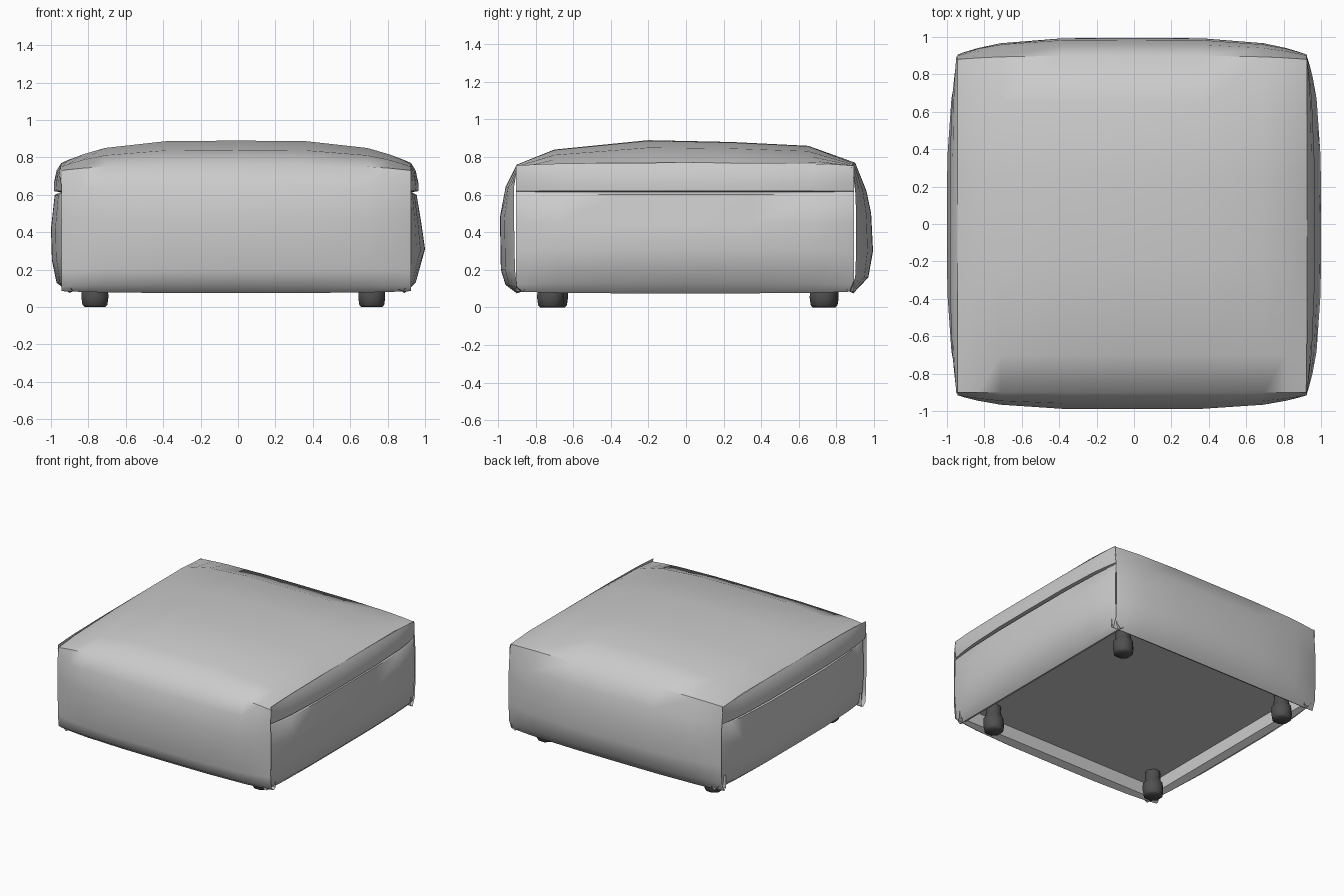
import bpy, bmesh, math

if "Cube" in bpy.data.objects:
    bpy.data.objects.remove(bpy.data.objects["Cube"])

STEPS = [-1, -0.96, -0.88, -0.75, -0.4, 0, 0.4, 0.75, 0.88, 0.96, 1]


def finish(bm, name, angle=50):
    bmesh.ops.recalc_face_normals(bm, faces=bm.faces)
    me = bpy.data.meshes.new(name)
    bm.to_mesh(me)
    bm.free()
    ob = bpy.data.objects.new(name, me)
    bpy.context.collection.objects.link(ob)
    bpy.ops.object.select_all(action='DESELECT')
    ob.select_set(True)
    bpy.context.view_layer.objects.active = ob
    bpy.ops.object.shade_smooth_by_angle(angle=math.radians(angle))
    return ob


def pillow(name, mid, end, place):
    """Loft a padded strip: profile 'mid' at the centre eases into 'end' at both ends."""
    bm = bmesh.new()
    rows = []
    for s in STEPS:
        w = s ** 4
        rows.append([bm.verts.new(place(s, a + (c - a) * w, b + (d - b) * w))
                     for (a, b), (c, d) in zip(mid, end)])
    for r0, r1 in zip(rows, rows[1:]):
        for i in range(len(mid) - 1):
            bm.faces.new((r0[i], r0[i + 1], r1[i + 1], r1[i]))
    return finish(bm, name)


# Cover running up the front, over the top and down the back (y, z)
cover_mid = [(-0.85, 0.2), (-0.85, 0.1), (-0.9, 0.075), (-0.96, 0.12), (-0.985, 0.2),
             (-0.99, 0.48), (-0.96, 0.64), (-0.9, 0.76), (-0.7, 0.84), (-0.2, 0.89),
             (0.25, 0.88), (0.65, 0.86), (0.9, 0.77), (0.96, 0.62), (0.985, 0.5),
             (0.995, 0.3), (0.97, 0.16), (0.89, 0.075), (0.85, 0.1), (0.85, 0.2)]
cover_end = [(-0.85, 0.2), (-0.85, 0.1), (-0.87, 0.085), (-0.9, 0.11), (-0.91, 0.2),
             (-0.915, 0.48), (-0.915, 0.64), (-0.9, 0.73), (-0.7, 0.75), (-0.2, 0.765),
             (0.25, 0.77), (0.65, 0.77), (0.88, 0.755), (0.9, 0.62), (0.905, 0.5),
             (0.905, 0.3), (0.9, 0.16), (0.87, 0.085), (0.85, 0.1), (0.85, 0.2)]
pillow("top_cover", cover_mid, cover_end, lambda s, y, z: (0.935 * s - 0.01, y, z))

# Side panels and the cover flaps overhanging them (x, z)
right_mid = [(0.85, 0.2), (0.85, 0.1), (0.89, 0.075), (0.95, 0.13), (1.0, 0.31),
             (0.98, 0.45), (0.955, 0.6), (0.9, 0.63)]
left_mid = [(0.85, 0.2), (0.85, 0.1), (0.9, 0.075), (0.97, 0.13), (0.995, 0.25),
            (1.0, 0.42), (0.98, 0.6), (0.91, 0.63)]
panel_end = [(0.85, 0.2), (0.85, 0.1), (0.88, 0.085), (0.91, 0.12), (0.925, 0.3),
             (0.925, 0.45), (0.92, 0.6), (0.9, 0.63)]
flap_mid = [(0.925, 0.77), (0.95, 0.73), (0.965, 0.66), (0.965, 0.62), (0.92, 0.612)]
flap_end = [(0.93, 0.755), (0.935, 0.72), (0.93, 0.66), (0.925, 0.62), (0.9, 0.612)]
for side, sx, mid in (("right", 1, right_mid), ("left", -1, left_mid)):
    def place(s, x, z, sx=sx):
        return (sx * x, 0.9 * s - 0.005, z)
    pillow(side + "_side_panel", mid, panel_end, place)
    pillow(side + "_cover_flap", [(x + (0 if sx > 0 else 0.02), z) for x, z in flap_mid],
           [(x + (-0.01 if sx > 0 else 0.015), z) for x, z in flap_end], place)

# Recessed underside
bm = bmesh.new()
bmesh.ops.create_cube(bm, size=1)
for v in bm.verts:
    v.co = (v.co.x * 1.76, v.co.y * 1.76, 0.215 + v.co.z * 0.03)
finish(bm, "base_panel", 30)

# Stubby turned feet
dark = bpy.data.materials.new("dark_wood")
dark.diffuse_color = (0.08, 0.08, 0.08, 1)
dark.use_nodes = True
dark.node_tree.nodes["Principled BSDF"].inputs["Base Color"].default_value = dark.diffuse_color
foot_profile = [(0.055, 0.21), (0.06, 0.12), (0.076, 0.1), (0.078, 0.05), (0.072, 0.012), (0.06, 0)]
feet = {"front_left": (-0.765, -0.70), "front_right": (0.715, -0.72),
        "back_left": (-0.765, 0.74), "back_right": (0.715, 0.73)}
for corner, (cx, cy) in feet.items():
    bm = bmesh.new()
    rings = []
    for r, z in foot_profile:
        rings.append([bm.verts.new((cx + r * math.cos(math.tau * (k + 0.5) / 8),
                                    cy + r * math.sin(math.tau * (k + 0.5) / 8), z))
                      for k in range(8)])
    for a, b in zip(rings, rings[1:]):
        for k in range(8):
            bm.faces.new((a[k], a[(k + 1) % 8], b[(k + 1) % 8], b[k]))
    bm.faces.new(rings[0])
    bm.faces.new(rings[-1])
    finish(bm, corner + "_foot", 50).data.materials.append(dark)
